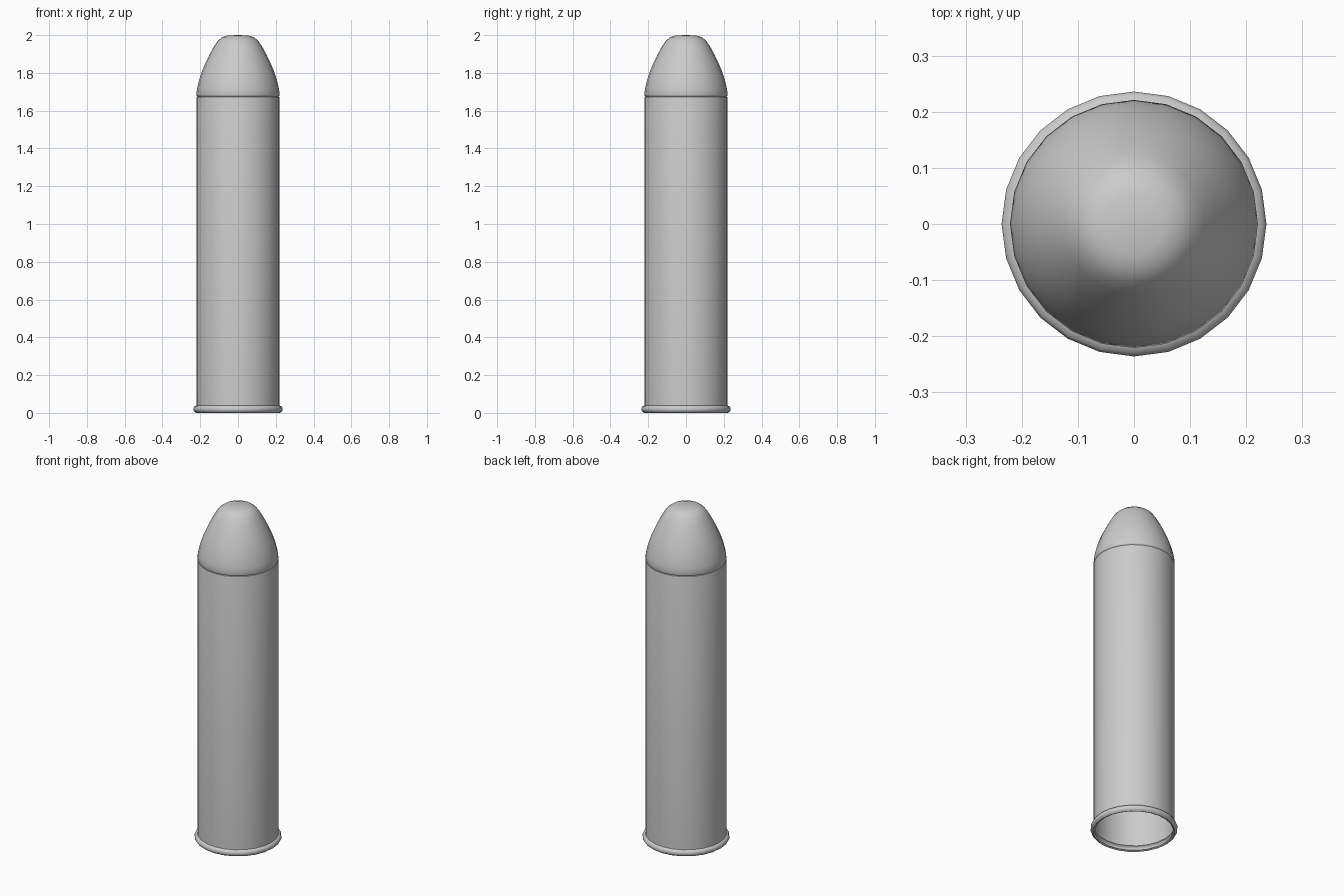
import bpy, bmesh, math

if "Cube" in bpy.data.objects:
    bpy.data.objects.remove(bpy.data.objects["Cube"])

SIDES = 24


def lathe(name, profile, angle):
    """Revolve (radius, z) points around the z axis."""
    bm = bmesh.new()
    rings = []
    for r, z in profile:
        if r == 0:
            rings.append([bm.verts.new((0, 0, z))] * SIDES)
        else:
            rings.append([bm.verts.new((r * math.cos(math.tau * i / SIDES),
                                        r * math.sin(math.tau * i / SIDES), z))
                          for i in range(SIDES)])
    for a, b in zip(rings, rings[1:]):
        for i in range(SIDES):
            j = (i + 1) % SIDES
            bm.faces.new(list(dict.fromkeys((a[i], a[j], b[j], b[i]))))
    mesh = bpy.data.meshes.new(name)
    bm.to_mesh(mesh)
    bm.free()
    ob = bpy.data.objects.new(name, mesh)
    bpy.context.collection.objects.link(ob)
    bpy.ops.object.select_all(action='DESELECT')
    bpy.context.view_layer.objects.active = ob
    ob.select_set(True)
    bpy.ops.object.shade_smooth_by_angle(angle=math.radians(angle))
    return ob


# Hollow casing: open bottom, rolled rim, straight wall, turned-in mouth
lathe("casing", [(0.212, 0.005), (0.222, 0.0), (0.231, 0.006), (0.236, 0.014),
                 (0.236, 0.024), (0.231, 0.034), (0.221, 0.038), (0.221, 1.665),
                 (0.219, 1.672), (0.212, 1.675)], 50)

# Rounded slug, tucked into the casing mouth
lathe("slug", [(0.212, 1.672), (0.219, 1.678), (0.221, 1.684), (0.216, 1.72),
               (0.205, 1.765), (0.19, 1.81), (0.171, 1.855), (0.149, 1.90),
               (0.125, 1.944), (0.105, 1.972), (0.083, 1.989), (0.055, 1.998),
               (0, 2.0)], 50)
